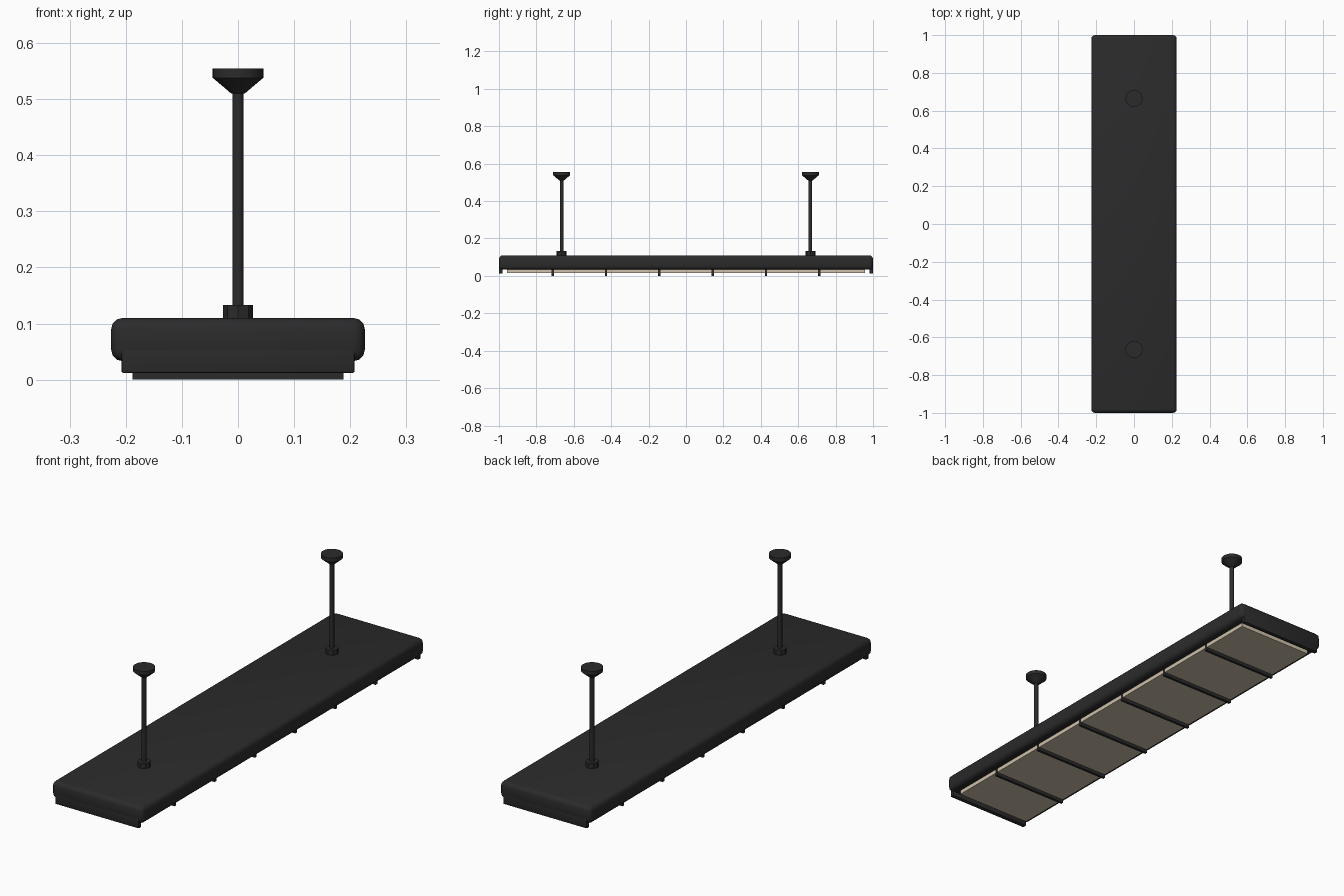
import bpy, bmesh, math
from mathutils import Matrix

cube = bpy.data.objects.get("Cube")
if cube:
    bpy.data.objects.remove(cube, do_unlink=True)


def material(name, rgb):
    m = bpy.data.materials.new(name)
    m.use_nodes = True
    color = (*rgb, 1)
    m.diffuse_color = color
    m.node_tree.nodes["Principled BSDF"].inputs["Base Color"].default_value = color
    return m


black = material("matte black", (0.024, 0.024, 0.024))
cream = material("warm cream", (0.62, 0.53, 0.40))


def finish(name, bm, mat, smooth=True):
    bmesh.ops.recalc_face_normals(bm, faces=bm.faces)
    me = bpy.data.meshes.new(name)
    bm.to_mesh(me)
    bm.free()
    me.materials.append(mat)
    ob = bpy.data.objects.new(name, me)
    bpy.context.collection.objects.link(ob)
    if smooth:
        bpy.ops.object.select_all(action='DESELECT')
        ob.select_set(True)
        bpy.context.view_layer.objects.active = ob
        bpy.ops.object.shade_smooth_by_angle(angle=math.radians(35))
    return ob


def box(name, x, y, z, mat, bevel=0, segments=2):
    """Box from (min, max) pairs, with optional rounded edges."""
    bm = bmesh.new()
    size = [b - a for a, b in (x, y, z)]
    mid = [(a + b) / 2 for a, b in (x, y, z)]
    bmesh.ops.create_cube(bm, size=1, matrix=Matrix.Translation(mid) @ Matrix.Diagonal((*size, 1)))
    if bevel:
        bmesh.ops.bevel(bm, geom=bm.edges[:], offset=bevel, segments=segments,
                        profile=0.5, affect='EDGES')
    return finish(name, bm, mat, bool(bevel))


def lathe(name, profile, y, sides):
    """Closed solid turned about a vertical axis from (radius, height) points."""
    bm = bmesh.new()
    rings = [[bm.verts.new((r * math.cos(2 * math.pi * i / sides),
                            y + r * math.sin(2 * math.pi * i / sides), z))
              for i in range(sides)] for r, z in profile]
    for a, b in zip(rings, rings[1:]):
        for i in range(sides):
            j = (i + 1) % sides
            bm.faces.new((a[i], a[j], b[j], b[i]))
    bm.faces.new(rings[0][::-1])
    bm.faces.new(rings[-1])
    return finish(name, bm, black)


# Long rounded housing
box("housing", (-0.226, 0.226), (-1, 1), (0.033, 0.11), black, 0.02, 3)

# Lips hanging below each end
for side, y in (("front", (-1, -0.98)), ("back", (0.98, 1))):
    box(side + "_end_lip", (-0.208, 0.208), y, (0.012, 0.075), black, 0.004)

# Glowing panel and the bars that divide it
box("heat_panel", (-0.187, 0.187), (-0.957, 0.957), (0.015, 0.04), cream)
for k in range(6):
    y = (k - 2.5) * 0.285
    box(f"divider_bar_{k + 1}", (-0.188, 0.188), (y - 0.006, y + 0.006), (0, 0.036), black)

# Ceiling mounts: collar, rod and flared canopy
for side, y in (("front", -0.665), ("back", 0.665)):
    lathe(side + "_collar", [(0.027, 0.105), (0.027, 0.133)], y, 8)
    lathe(side + "_rod", [(0.0098, 0.12), (0.0098, 0.52)], y, 16)
    lathe(side + "_canopy", [(0.012, 0.51), (0.045, 0.538), (0.045, 0.555)], y, 24)
